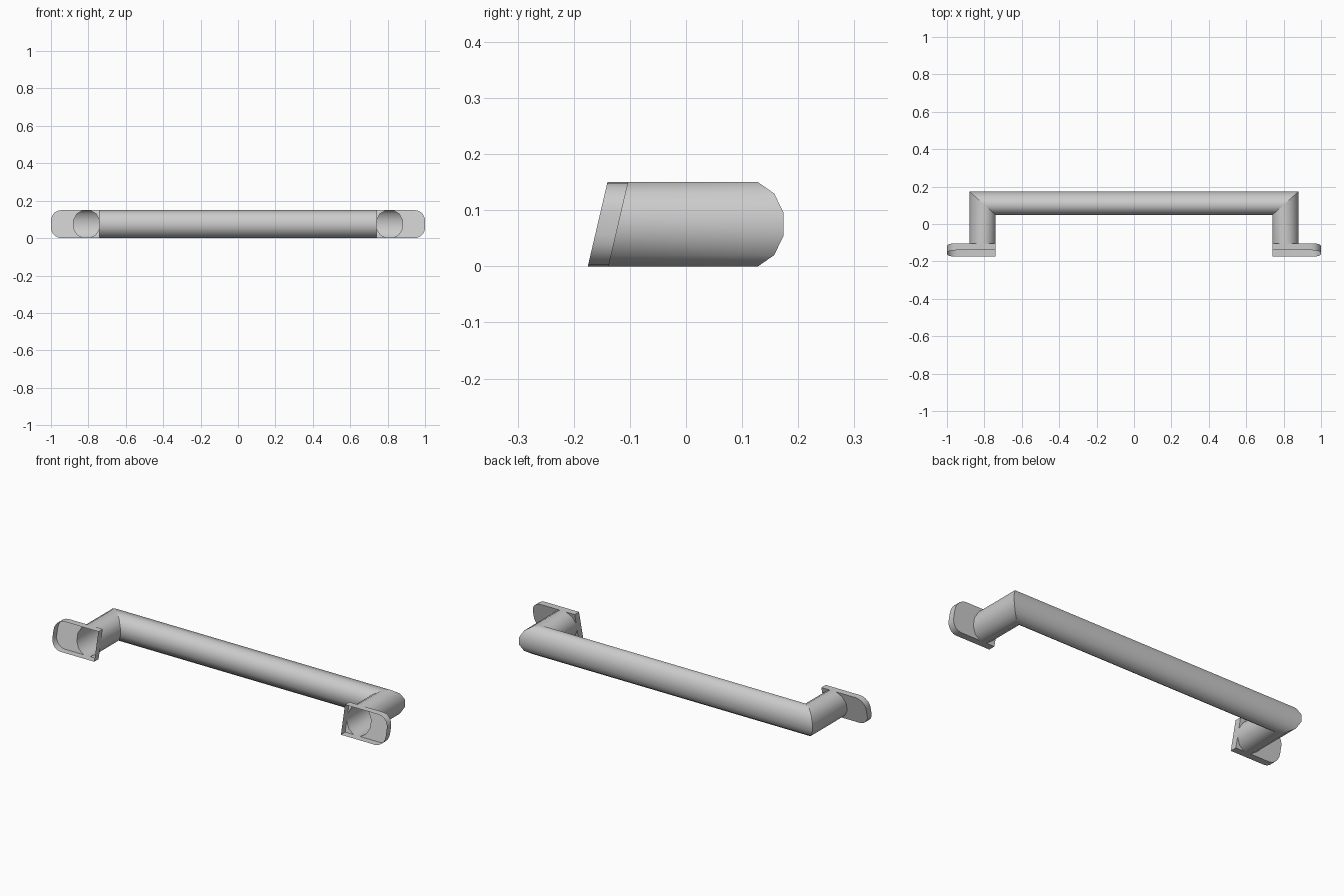
import bpy, bmesh, math

if "Cube" in bpy.data.objects:
    bpy.data.objects.remove(bpy.data.objects["Cube"])

H = 0.15                        # overall height
LEG_X, LEG_R = 0.81, 0.07       # leg centre and half width
BAR_Y, BAR_R = 0.1115, 0.0625   # bar centre and half depth
WALL = 0.037                    # depth of the flange rim


def back_y(z):
    """Slanted back plane of the mounting flanges."""
    return -0.138 + 0.035 * z / H


# Twelve-sided section: a = outward (-1..1), z = height
SECTION = []
for i in range(12):
    t = math.radians(15 + 30 * i)
    k = math.cos(math.radians(15))
    SECTION.append((math.cos(t) / k, H / 2 + H / 2 * math.sin(t) / k))


def finish(name, bm):
    me = bpy.data.meshes.new(name)
    bm.to_mesh(me)
    bm.free()
    ob = bpy.data.objects.new(name, me)
    bpy.context.collection.objects.link(ob)
    bpy.ops.object.select_all(action='DESELECT')
    ob.select_set(True)
    bpy.context.view_layer.objects.active = ob
    bpy.ops.object.shade_smooth_by_angle(angle=math.radians(35))
    return ob


def grip_tube():
    # Hollow mitred tube: left leg, bar, right leg
    bm = bmesh.new()
    rings = []
    for side, mitre in ((-1, False), (-1, True), (1, True), (1, False)):
        rings.append([bm.verts.new((side * (LEG_X + LEG_R * a),
                                    BAR_Y + BAR_R * a if mitre else back_y(z), z))
                      for a, z in SECTION])
    for r, s in zip(rings, rings[1:]):
        for i in range(12):
            j = (i + 1) % 12
            bm.faces.new((r[i], r[j], s[j], s[i]))
    bmesh.ops.recalc_face_normals(bm, faces=bm.faces)
    bar = max(bm.faces, key=lambda f: f.calc_center_median().y)
    if bar.normal.y < 0:
        bmesh.ops.reverse_faces(bm, faces=bm.faces)
    # Crisp mitre joints
    for r in (rings[1], rings[2]):
        for i in range(12):
            bm.edges.get((r[i], r[(i + 1) % 12])).smooth = False
    return finish("grip_tube", bm)


def flange(name, side):
    # Thin plate around the leg opening, with a rim that is open at the front
    bm = bmesh.new()

    def vert(x, z):
        return bm.verts.new((side * x, back_y(z), z))

    hole = [vert(LEG_X + LEG_R * a, z) for a, z in SECTION]
    rad, n = 0.056, 5
    arc = [(1 - rad + rad * math.cos(math.pi / 2 * i / n),
            rad * math.sin(math.pi / 2 * i / n)) for i in range(n + 1)]
    top = [vert(x, H - rad + d) for x, d in reversed(arc)]
    bottom = [vert(x, rad - d) for x, d in arc]
    top_in = vert(LEG_X - LEG_R, H)
    bot_in = vert(LEG_X - LEG_R, 0)

    # Plate pieces: outer tab and the two inner corners
    plate = bm.faces.new([hole[2]] + top + bottom + [hole[i] for i in (9, 10, 11, 0, 1)])
    bm.faces.new([top_in] + [hole[i] for i in (3, 4, 5)])
    bm.faces.new([bot_in] + [hole[i] for i in (6, 7, 8)])

    # Rim wall
    loop = ([hole[3], hole[2]] + top + bottom
            + [hole[9], hole[8], bot_in, hole[6], hole[5], top_in])
    front = [bm.verts.new((v.co.x, v.co.y - WALL, v.co.z)) for v in loop]
    for i in range(len(loop)):
        j = (i + 1) % len(loop)
        bm.faces.new((loop[i], loop[j], front[j], front[i]))
    bmesh.ops.recalc_face_normals(bm, faces=bm.faces)
    plate.normal_update()
    if plate.normal.y < 0:
        bmesh.ops.reverse_faces(bm, faces=bm.faces)
    bmesh.ops.triangulate(bm, faces=[f for f in bm.faces if len(f.verts) > 4])
    return finish(name, bm)


grip_tube()
flange("left_flange", -1)
flange("right_flange", 1)
